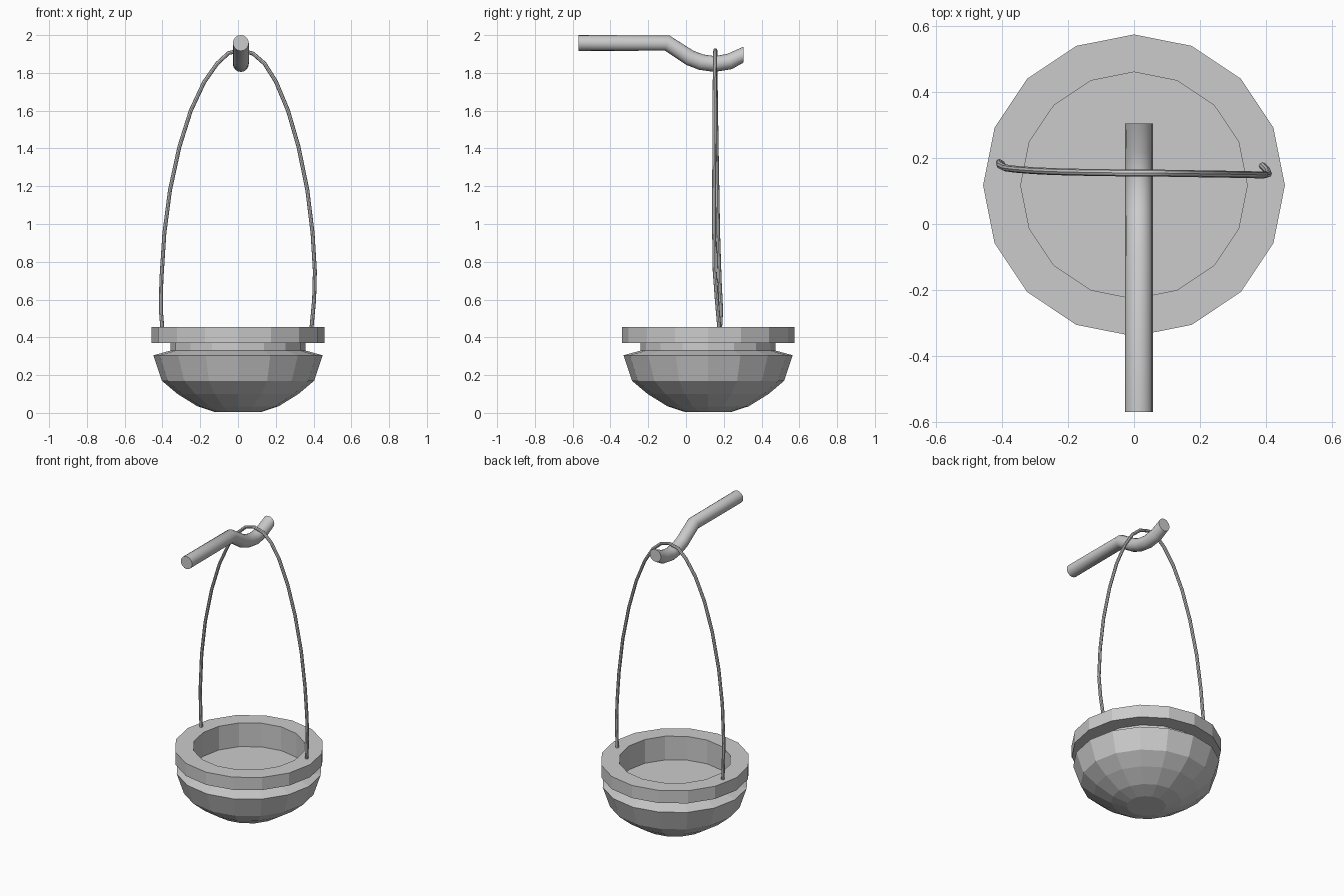
import bpy, bmesh, math
from mathutils import Vector

if "Cube" in bpy.data.objects:
    bpy.data.objects.remove(bpy.data.objects["Cube"])


def finish(bm, name):
    bmesh.ops.recalc_face_normals(bm, faces=bm.faces[:])
    mesh = bpy.data.meshes.new(name)
    bm.to_mesh(mesh)
    bm.free()
    obj = bpy.data.objects.new(name, mesh)
    bpy.context.collection.objects.link(obj)
    return obj


def loft(rings, name):
    # join successive vertex rings and cap both ends
    bm = bmesh.new()
    loops = [[bm.verts.new(p) for p in ring] for ring in rings]
    n = len(loops[0])
    for a, b in zip(loops, loops[1:]):
        for i in range(n):
            j = (i + 1) % n
            bm.faces.new((a[i], a[j], b[j], b[i]))
    bm.faces.new(loops[0])
    bm.faces.new(loops[-1])
    return finish(bm, name)


def lathe(profile, centre_y, sides, name):
    angles = [2 * math.pi * i / sides for i in range(sides)]
    return loft([[(r * math.cos(a), centre_y + r * math.sin(a), z) for a in angles]
                 for r, z in profile], name)


def sweep(path, radius, sides, side, name, end_dir=None):
    pts = [Vector(p) for p in path]
    rings = []
    for i, p in enumerate(pts):
        d0 = (p - pts[i - 1]).normalized() if i else Vector()
        d1 = (pts[i + 1] - p).normalized() if i < len(pts) - 1 else Vector()
        t = (d0 + d1).normalized()
        if end_dir and i == len(pts) - 1:
            t = Vector(end_dir)
        u = Vector(side)
        u = (u - t * u.dot(t)).normalized()
        v = t.cross(u)
        rings.append([p + radius * (u * math.cos(a) + v * math.sin(a))
                      for a in (2 * math.pi * k / sides for k in range(sides))])
    obj = loft(rings, name)
    bpy.context.view_layer.objects.active = obj
    obj.select_set(True)
    bpy.ops.object.shade_smooth_by_angle(angle=math.radians(35))
    obj.select_set(False)
    return obj


# Faceted bowl: round bottom, recessed neck, thick rim, inner well
lathe([(0.12, 0.004), (0.215, 0.035), (0.32, 0.1), (0.403, 0.17), (0.448, 0.305),
       (0.357, 0.33), (0.357, 0.37), (0.457, 0.37), (0.457, 0.455),
       (0.343, 0.455), (0.343, 0.295)], 0.117, 16, "bowl")

# Slightly twisted wire handle
sweep([(-0.40, 0.18, 0.44), (-0.408, 0.186, 0.54), (-0.406, 0.178, 0.70),
       (-0.39, 0.17, 0.95), (-0.36, 0.166, 1.18), (-0.31, 0.162, 1.41),
       (-0.25, 0.159, 1.60), (-0.18, 0.157, 1.75), (-0.11, 0.156, 1.85),
       (-0.05, 0.155, 1.905), (0.015, 0.155, 1.92), (0.08, 0.154, 1.902),
       (0.14, 0.153, 1.85), (0.20, 0.152, 1.755), (0.265, 0.151, 1.60),
       (0.32, 0.15, 1.41), (0.367, 0.149, 1.18), (0.395, 0.149, 0.95),
       (0.407, 0.152, 0.75), (0.403, 0.163, 0.60), (0.388, 0.177, 0.44)],
      0.0105, 8, (0, 1, 0), "wire_handle")

# Hanging peg with a bent hook end
sweep([(0.015, y, z) for y, z in
       [(-0.57, 1.958), (-0.1, 1.958), (0.02, 1.88), (0.08, 1.857),
        (0.15, 1.847), (0.23, 1.86), (0.305, 1.897)]],
      0.042, 16, (1, 0, 0), "hook_peg", (0, 1, 0))
